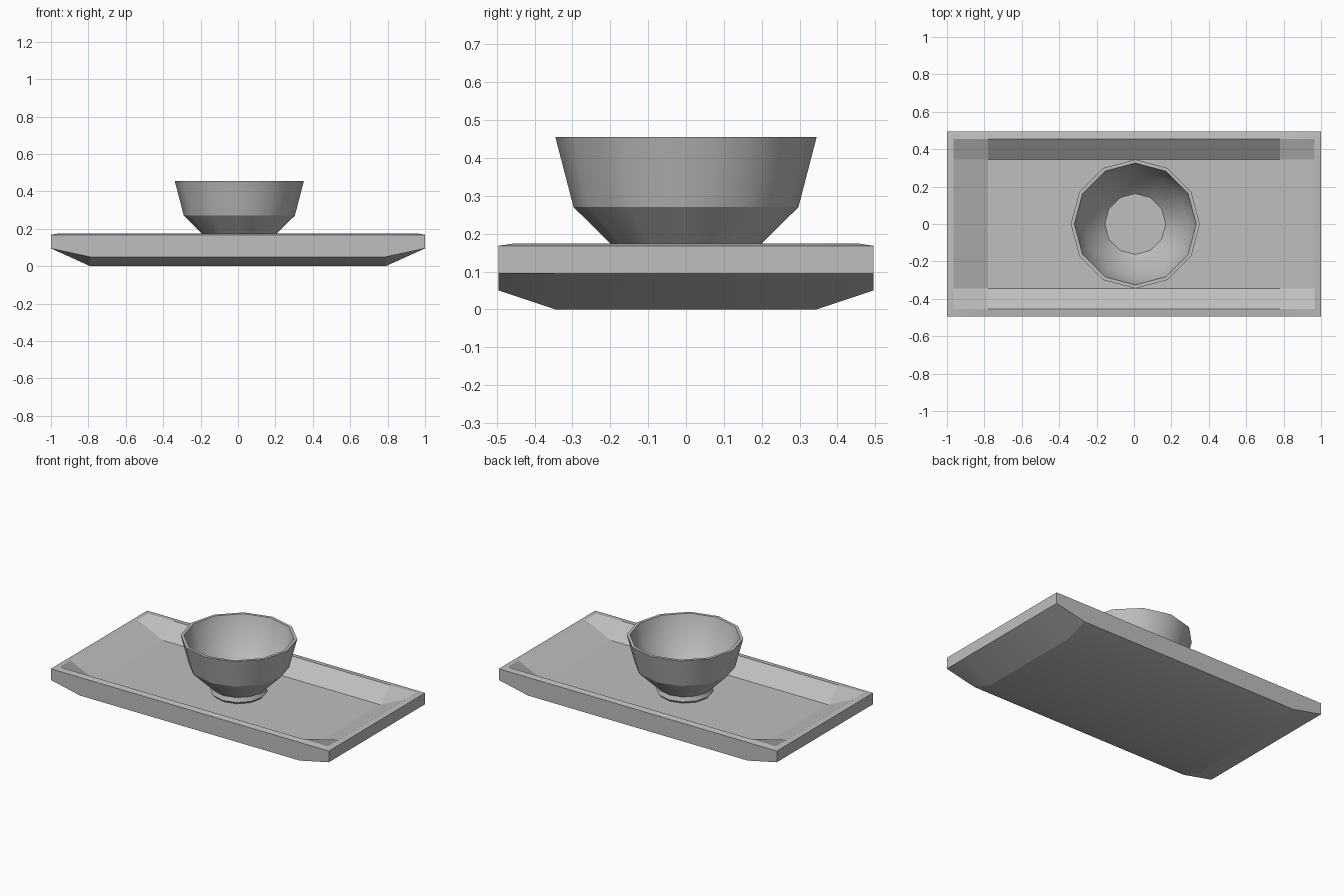
import bpy
import bmesh
import math

if "Cube" in bpy.data.objects:
    bpy.data.objects.remove(bpy.data.objects["Cube"], do_unlink=True)

grey = bpy.data.materials.new("plain_grey")
grey.use_nodes = True
GREY = (0.52, 0.52, 0.52, 1)
grey.diffuse_color = GREY
grey.node_tree.nodes["Principled BSDF"].inputs["Base Color"].default_value = GREY


def finish(name, bm, angle=None):
    bmesh.ops.recalc_face_normals(bm, faces=bm.faces)
    mesh = bpy.data.meshes.new(name)
    bm.to_mesh(mesh)
    bm.free()
    mesh.materials.append(grey)
    obj = bpy.data.objects.new(name, mesh)
    bpy.context.collection.objects.link(obj)
    if angle is not None:
        bpy.ops.object.select_all(action='DESELECT')
        obj.select_set(True)
        bpy.context.view_layer.objects.active = obj
        bpy.ops.object.shade_smooth_by_angle(angle=math.radians(angle))
    return obj


def bridge(bm, a, b):
    n = len(a)
    for i in range(n):
        j = (i + 1) % n
        bm.faces.new((a[i], a[j], b[j], b[i]))


# Rectangular panel with a flat middle and sloping borders; returns its outer loop
def panel(bm, outer, inner, z_end, z_side, z_mid):
    xs = (-outer[0], -inner[0], inner[0], outer[0])
    ys = (-outer[1], -inner[1], inner[1], outer[1])
    grid = []
    for i, x in enumerate(xs):
        row = []
        for j, y in enumerate(ys):
            z = z_end if i in (0, 3) else z_side if j in (0, 3) else z_mid
            row.append(bm.verts.new((x, y, z)))
        grid.append(row)
    for i in range(3):
        for j in range(3):
            bm.faces.new((grid[i][j], grid[i + 1][j], grid[i + 1][j + 1], grid[i][j + 1]))
    return ([grid[i][0] for i in range(3)] + [grid[3][j] for j in range(3)]
            + [grid[i][3] for i in (3, 2, 1)] + [grid[0][j] for j in (3, 2, 1)])


# Tray: chamfered underside, upright edge, narrow rim and sunken top
bm = bmesh.new()
under = panel(bm, (1, 0.495), (0.79, 0.345), 0.095, 0.05, 0)
ridge = panel(bm, (0.965, 0.455), (0.78, 0.345), 0.174, 0.174, 0.09)
edge = [bm.verts.new((v.co.x, v.co.y, 0.168)) for v in under]
bridge(bm, under, edge)
bridge(bm, edge, ridge)
finish("tray", bm, 20)

# Bowl: twelve-sided turned profile, from foot up the outside and down the inside
profile = [(0.148, 0.088), (0.17, 0.108), (0.16, 0.135), (0.297, 0.27), (0.345, 0.455),
           (0.326, 0.455), (0.28, 0.28), (0.163, 0.165)]
SIDES = 12
bm = bmesh.new()
rings = []
for r, z in profile:
    rings.append([bm.verts.new((r * math.cos(math.tau * k / SIDES),
                                r * math.sin(math.tau * k / SIDES), z))
                  for k in range(SIDES)])
for a, b in zip(rings, rings[1:]):
    bridge(bm, a, b)
bm.faces.new(rings[0])
bm.faces.new(rings[-1])

# Smooth around the bowl, crisp along each ring except the inner waist
for f in bm.faces:
    f.smooth = True
for k, ring in enumerate(rings):
    if k != len(rings) - 2:
        for i in range(SIDES):
            bm.edges.get((ring[i], ring[(i + 1) % SIDES])).smooth = False
bowl = finish("bowl", bm)
bowl.location.x = 0.007
